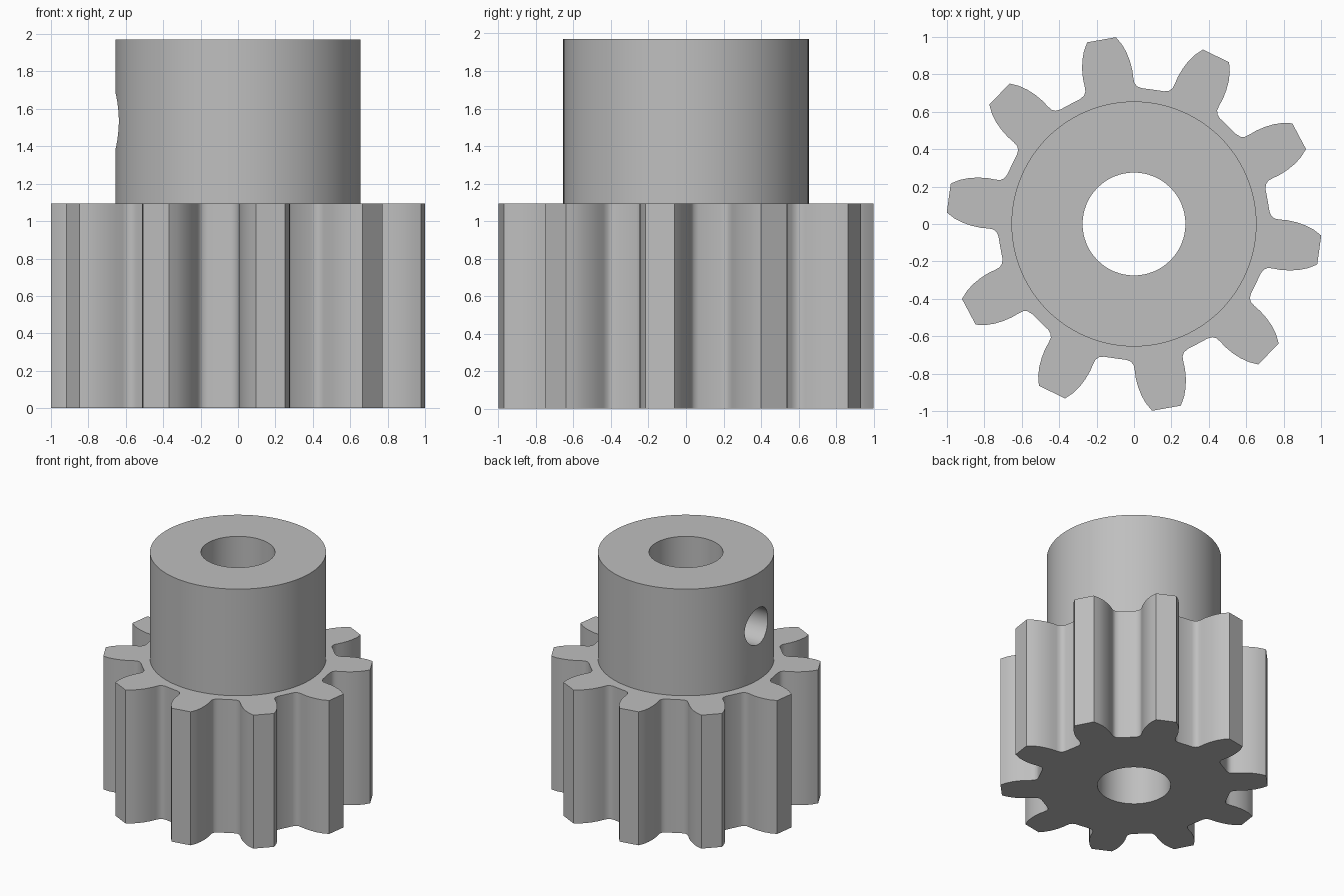
import bpy
import bmesh
import math
from mathutils import Matrix, Vector

TEETH = 10
GEAR_TOP = 1.095
TOP = 1.97
HUB_R = 0.655
BORE_R = 0.275

cube = bpy.data.objects.get("Cube")
if cube:
    bpy.data.objects.remove(cube, do_unlink=True)

# Single grey metal
steel = bpy.data.materials.new("grey steel")
steel.use_nodes = True
grey = (0.52, 0.52, 0.52, 1)
steel.diffuse_color = grey
steel.node_tree.nodes["Principled BSDF"].inputs["Base Color"].default_value = grey


def add_object(name, bm):
    bmesh.ops.recalc_face_normals(bm, faces=bm.faces)
    mesh = bpy.data.meshes.new(name)
    bm.to_mesh(mesh)
    bm.free()
    obj = bpy.data.objects.new(name, mesh)
    bpy.context.collection.objects.link(obj)
    return obj


def prism(name, outline, z0, z1, matrix=Matrix()):
    """Extrude a flat outline from z0 to z1."""
    bm = bmesh.new()
    base = bm.faces.new([bm.verts.new((x, y, z0)) for x, y in outline])
    extruded = bmesh.ops.extrude_face_region(bm, geom=[base])["geom"]
    moved = [v for v in extruded if isinstance(v, bmesh.types.BMVert)]
    bmesh.ops.translate(bm, vec=(0, 0, z1 - z0), verts=moved)
    bm.transform(matrix)
    return add_object(name, bm)


def circle(radius, sides):
    return [(radius * math.cos(math.tau * i / sides),
             radius * math.sin(math.tau * i / sides)) for i in range(sides)]


def cut(obj, cutter):
    mod = obj.modifiers.new("cut", 'BOOLEAN')
    mod.operation = 'DIFFERENCE'
    mod.solver = 'EXACT'
    mod.object = cutter
    bpy.context.view_layer.objects.active = obj
    bpy.ops.object.modifier_apply(modifier=mod.name)


def finish(obj):
    obj.data.materials.clear()
    obj.data.materials.append(steel)
    bpy.ops.object.select_all(action='DESELECT')
    obj.select_set(True)
    bpy.context.view_layer.objects.active = obj
    bpy.ops.object.shade_smooth_by_angle(angle=math.radians(32))


# Half a tooth from tip to valley: distance along the tooth axis, half width
flank = [(1.0, 0.078), (0.955, 0.104), (0.91, 0.12), (0.86, 0.13),
         (0.81, 0.134), (0.77, 0.132), (0.742, 0.133), (0.722, 0.144),
         (0.708, 0.167), (0.69, 0.224)]
tooth = [(u, -v) for u, v in reversed(flank[:-1])] + flank

# Gear outline: the tooth repeated round the axis
outline = []
for i in range(TEETH):
    turn = Matrix.Rotation(math.radians(-8) + math.tau * i / TEETH, 2)
    outline += [turn @ Vector(p) for p in tooth]
gear = prism("toothed_wheel", outline, 0, GEAR_TOP)

# Plain hub above the teeth
hub = prism("hub", circle(HUB_R, 96), GEAR_TOP, TOP)

# Shaft bore through both parts
bore = prism("bore_cutter", circle(BORE_R, 64), -0.5, TOP + 0.5)
bore.hide_render = True
cut(gear, bore)
cut(hub, bore)

# Set-screw hole through one wall of the hub
sideways = Matrix.Translation((0, 0, 1.535)) @ Matrix.Rotation(-math.pi / 2, 4, 'Y')
screw = prism("screw_hole_cutter", circle(0.15, 40), 0.05, 0.9, sideways)
screw.hide_render = True
cut(hub, screw)

for helper in (bore, screw):
    bpy.data.objects.remove(helper, do_unlink=True)
for part in (gear, hub):
    finish(part)
